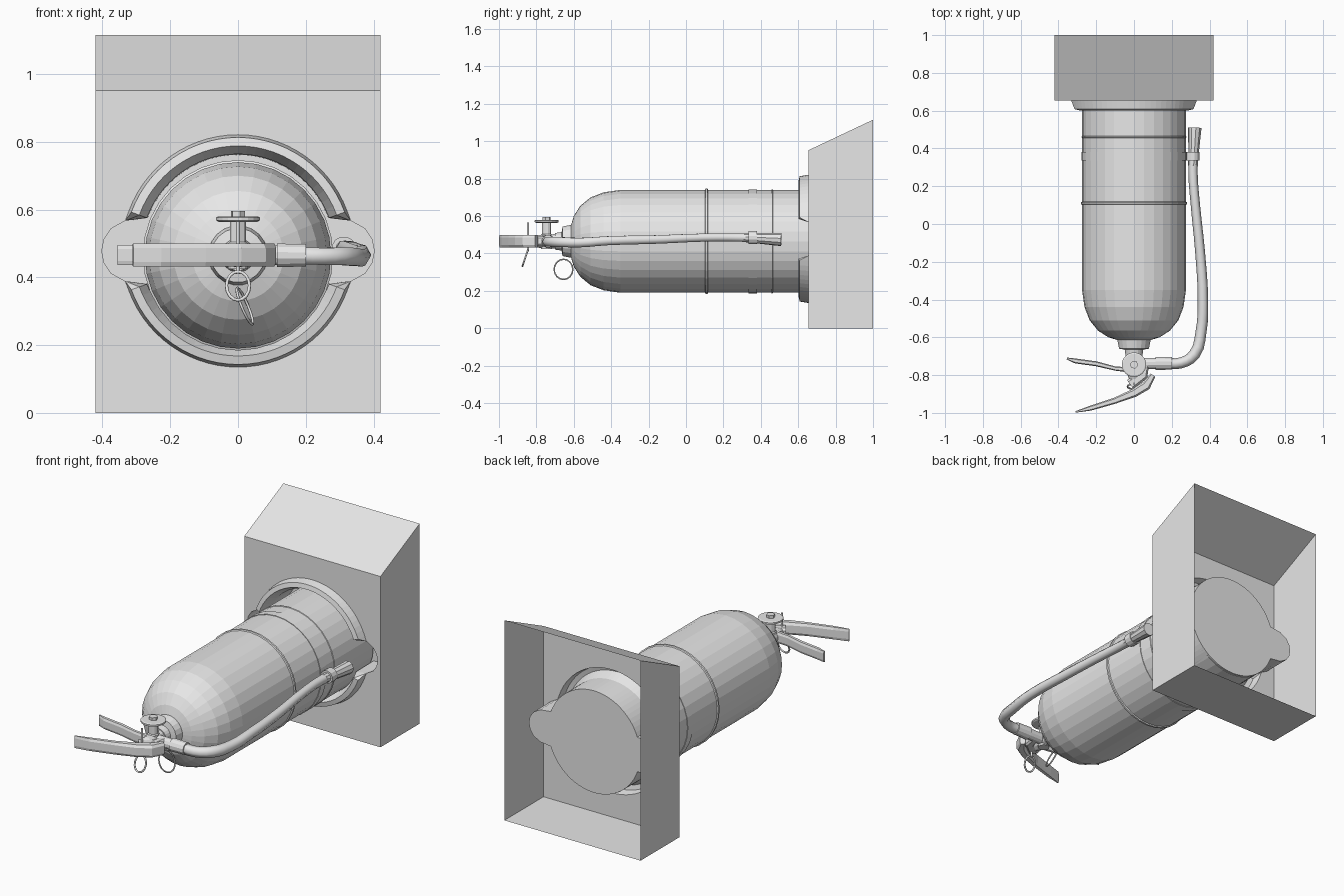
import bpy
import bmesh
from math import sin, cos, pi, sqrt
from mathutils import Vector

cube = bpy.data.objects.get("Cube")
if cube:
    bpy.data.objects.remove(cube, do_unlink=True)

GREY = (0.8, 0.8, 0.8, 1)
mat = bpy.data.materials.new("plain grey")
mat.use_nodes = True
mat.diffuse_color = GREY
mat.node_tree.nodes["Principled BSDF"].inputs["Base Color"].default_value = GREY

AXIS = 0.465     # height of the bottle axis
VALVE_Y = -0.745


def finish(name, bm, recalc=True):
    if recalc:
        bmesh.ops.recalc_face_normals(bm, faces=bm.faces)
    mesh = bpy.data.meshes.new(name)
    bm.to_mesh(mesh)
    bm.free()
    mesh.materials.append(mat)
    obj = bpy.data.objects.new(name, mesh)
    bpy.context.collection.objects.link(obj)
    return obj


def bridge(bm, a, b):
    n = len(a)
    for i in range(n):
        j = (i + 1) % n
        bm.faces.new((a[i], a[j], b[j], b[i]))


def lathe(name, profile, origin, axis, sides):
    """Closed turned solid; profile holds (distance along axis, radius)."""
    d = Vector(axis).normalized()
    u = d.orthogonal().normalized()
    v = d.cross(u)
    bm = bmesh.new()
    rings = []
    for t, r in profile:
        rings.append([bm.verts.new(Vector(origin) + d * t
                      + (u * cos(2 * pi * i / sides) + v * sin(2 * pi * i / sides)) * r)
                      for i in range(sides)])
    for a, b in zip(rings, rings[1:]):
        bridge(bm, a, b)
    bm.faces.new(rings[0])
    bm.faces.new(rings[-1])
    return finish(name, bm)


def tube(name, points, radius, cyclic=False, res=1, smooth=True):
    """Round tube along a path; points are (x, y, z, radius factor)."""
    curve = bpy.data.curves.new(name, "CURVE")
    curve.dimensions = "3D"
    curve.bevel_depth = radius
    curve.bevel_resolution = res
    curve.resolution_u = 3
    curve.use_fill_caps = True
    spline = curve.splines.new("BEZIER" if smooth else "POLY")
    pts = spline.bezier_points if smooth else spline.points
    pts.add(len(points) - 1)
    for p, (x, y, z, f) in zip(pts, points):
        p.co = (x, y, z) if smooth else (x, y, z, 1)
        p.radius = f
        if smooth:
            p.handle_left_type = p.handle_right_type = "AUTO"
    spline.use_cyclic_u = cyclic
    curve.materials.append(mat)
    obj = bpy.data.objects.new(name, curve)
    bpy.context.collection.objects.link(obj)
    return obj


def ring(name, center, u, v, wire):
    n = 16
    pts = [(*(Vector(center) + Vector(u) * cos(2 * pi * i / n)
              + Vector(v) * sin(2 * pi * i / n)), 1) for i in range(n)]
    return tube(name, pts, wire, cyclic=True, smooth=False)


def lever(name, points, half_height):
    """Upright strip; points are (x, y, thickness, z)."""
    bm = bmesh.new()
    rings = []
    for i, (x, y, w, z) in enumerate(points):
        a, b = points[max(i - 1, 0)], points[min(i + 1, len(points) - 1)]
        t = Vector((b[0] - a[0], b[1] - a[1], 0)).normalized()
        side = Vector((-t.y, t.x, 0)) * w / 2
        c = Vector((x, y, z))
        up = Vector((0, 0, half_height))
        chamfer = side * 0.6
        rings.append([bm.verts.new(c + o) for o in (
            side + up * 0.6, chamfer + up, -chamfer + up, -side + up * 0.6,
            -side - up * 0.6, -chamfer - up, chamfer - up, side - up * 0.6)])
    for a, b in zip(rings, rings[1:]):
        bridge(bm, a, b)
    bm.faces.new(rings[0])
    bm.faces.new(rings[-1])
    return finish(name, bm)


# Wall housing: open-backed box with a keyhole socket and a raised lip
def make_housing():
    bm = bmesh.new()
    half, front_y, socket_y, hole_z = 0.42, 0.655, 0.81, 0.478
    tab_x, tab_r, lip_r, n = 0.31, 0.092, 0.343, 72

    def rect(y, top):
        return [bm.verts.new(p) for p in ((-half, y, 0), (half, y, 0),
                                          (half, y, top), (-half, y, top))]

    front, back = rect(front_y, 0.952), rect(1.0, 1.115)
    bridge(bm, front, back)

    def outline(y, radius):
        loop = []
        for i in range(n):
            a = 2 * pi * i / n
            s, c = sin(a), abs(cos(a))
            reach = tab_r ** 2 - (tab_x * s) ** 2
            tab = tab_x * c + sqrt(reach) if reach > 0 else 0
            r, yy = radius, y
            if tab > lip_r - 0.01:
                r, yy = tab, max(y, front_y)
            loop.append(bm.verts.new((r * cos(a), yy, hole_z + r * s)))
        return loop

    loops = [outline(front_y, lip_r), outline(0.608, 0.335), outline(0.602, 0.31),
             outline(front_y + 0.001, 0.286), outline(socket_y, 0.284)]
    for a, b in zip(loops, loops[1:]):
        bridge(bm, a, b)
    middle = bm.verts.new((0, socket_y, hole_z))
    for i in range(n):
        bm.faces.new((loops[-1][i], loops[-1][(i + 1) % n], middle))
    edges = []
    for loop in (front, loops[0]):
        edges += [bm.edges.get((loop[i - 1], loop[i])) for i in range(len(loop))]
    bmesh.ops.triangle_fill(bm, edges=edges, use_beauty=True, normal=(0, -1, 0))
    bmesh.ops.recalc_face_normals(bm, faces=bm.faces)
    if sum(f.normal.y for f in bm.faces if f.calc_center_median().y < 0.9) > 0:
        bmesh.ops.reverse_faces(bm, faces=bm.faces)
    finish("wall_housing", bm, recalc=False)


make_housing()

# Bottle with domed shoulder
AX = (0, 0, AXIS)
Y = (0, 1, 0)
lathe("bottle", [(-0.615, 0.085), (-0.6, 0.135), (-0.565, 0.19), (-0.51, 0.235),
                 (-0.44, 0.262), (-0.35, 0.275), (0.8, 0.275)], AX, Y, 32)
lathe("bottle_seam", [(0.102, 0.275), (0.105, 0.281), (0.115, 0.281), (0.118, 0.275)], AX, Y, 32)
lathe("label_edge", [(0.456, 0.275), (0.458, 0.278), (0.463, 0.278), (0.465, 0.275)], AX, Y, 32)
lathe("hose_strap", [(0.335, 0.274), (0.335, 0.278), (0.38, 0.278), (0.38, 0.274)], AX, Y, 32)

# Neck and valve
lathe("neck", [(-0.7, 0.045), (-0.665, 0.05), (-0.66, 0.08), (-0.62, 0.088),
               (-0.6, 0.088)], AX, Y, 20)
lathe("valve_body", [(-0.84, 0.022), (-0.8, 0.035), (-0.69, 0.04)], AX, Y, 12)
lathe("valve_stem", [(0.425, 0.03), (0.5, 0.03), (0.505, 0.025), (0.566, 0.025)],
      (0, VALVE_Y, 0), (0, 0, 1), 12)
lathe("knob", [(0.564, 0.058), (0.568, 0.065), (0.577, 0.065), (0.58, 0.058)],
      (0, VALVE_Y, 0), (0, 0, 1), 20)
lathe("knob_nut", [(0.578, 0.022), (0.596, 0.022)], (0, VALVE_Y, 0), (0, 0, 1), 6)
lathe("outlet", [(0.02, 0.03), (0.115, 0.03), (0.115, 0.036), (0.2, 0.034)],
      (0, -0.738, AXIS), (1, 0, 0), 12)

# Carrying handle and squeeze lever
lever("carry_handle", [(-0.355, -0.712, 0.01, 0.466), (-0.31, -0.725, 0.026, 0.466),
                       (-0.2, -0.74, 0.026, 0.466), (-0.1, -0.765, 0.022, 0.466),
                       (0.0, -0.775, 0.03, 0.466)], 0.03)
lever("squeeze_lever", [(-0.31, -0.995, 0.008, 0.466), (-0.23, -0.975, 0.026, 0.466),
                        (-0.1, -0.935, 0.032, 0.466), (0.0, -0.895, 0.045, 0.466),
                        (0.065, -0.855, 0.05, 0.466), (0.1, -0.8, 0.03, 0.466)], 0.034)
lever("lever_pivot", [(-0.02, -0.85, 0.06, 0.466), (0.05, -0.8, 0.05, 0.466),
                      (0.06, -0.74, 0.04, 0.466)], 0.026)

# Safety pin and pull rings
tube("safety_pin", [(0, -0.845, 0.41, 1), (0, -0.845, 0.565, 1)], 0.006, smooth=False)
ring("pin_ring", (0, -0.86, 0.375), (0.034, 0, 0), (0, 0.014, 0.042), 0.005)
ring("seal_ring", (0.02, -0.655, 0.315), (0.01, 0.05, 0), (-0.022, 0, 0.054), 0.004)

# Hose with nozzle and holding clip
tube("hose", [(0.16, -0.737, 0.465, 1), (0.25, -0.735, 0.462, 1), (0.32, -0.69, 0.462, 1.05),
              (0.355, -0.57, 0.458, 1), (0.365, -0.42, 0.468, 0.95), (0.35, -0.15, 0.475, 0.9),
              (0.325, 0.1, 0.485, 0.85), (0.312, 0.28, 0.485, 0.85), (0.318, 0.42, 0.48, 0.95)], 0.029)
lathe("nozzle", [(0.0, 0.024), (0.1, 0.03), (0.2, 0.036)],
      (0.312, 0.31, 0.485), (0.05, 1, -0.05), 10)
lathe("hose_clip", [(0.335, 0.036), (0.38, 0.036)], (0.312, 0, 0.485), Y, 12)
